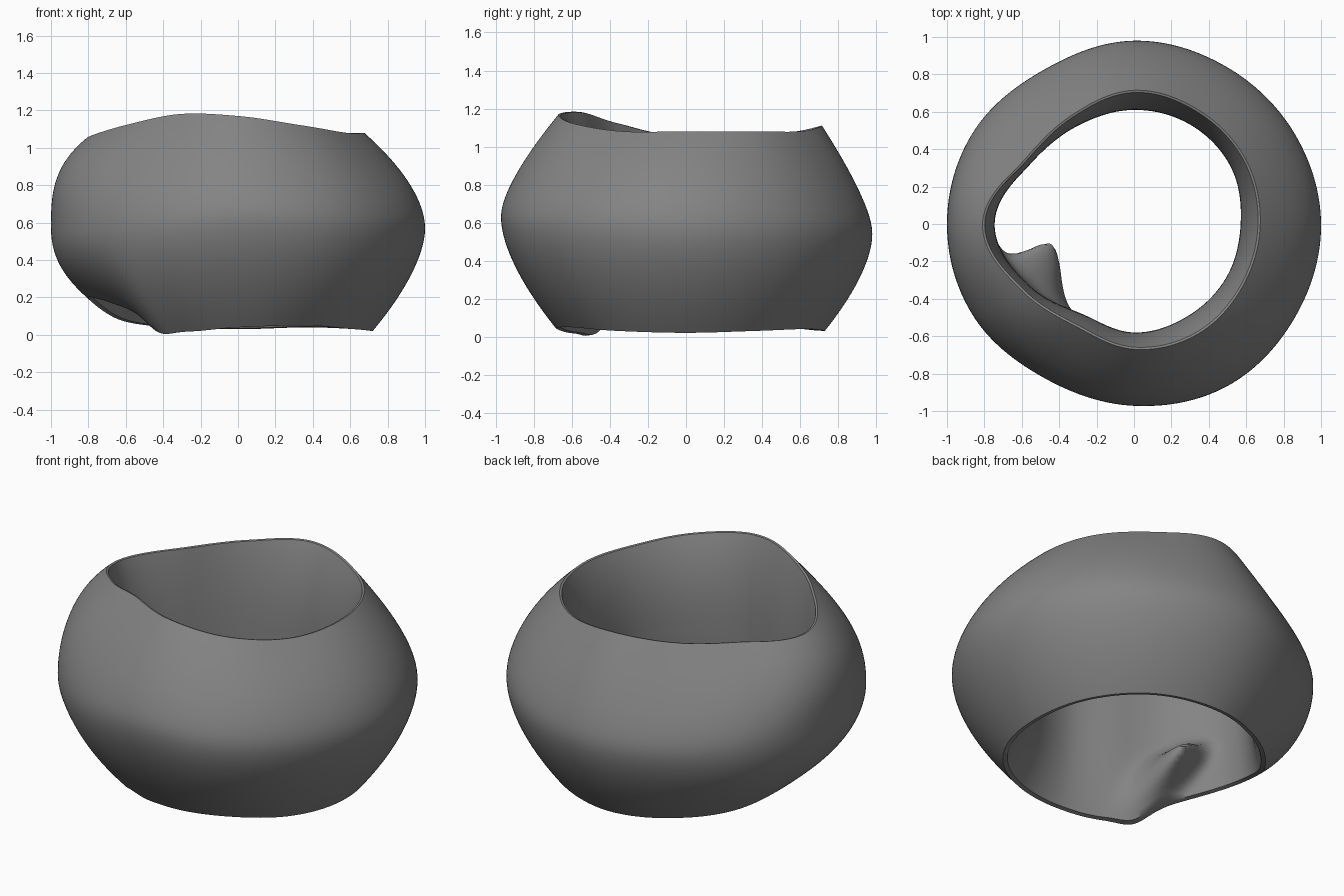
import bpy, bmesh, math

if "Cube" in bpy.data.objects:
    bpy.data.objects.remove(bpy.data.objects["Cube"])

SEG, HALF = 240, 18

# Control values around the ring, every 30 degrees starting at +x
outer_r = [1.0, .985, .975, .98, .955, .99, 1.0, .99, .953, .972, 1.0, .995]
inner_r = [.57, .60, .61, .61, .605, .64, .745, .65, .555, .58, .57, .57]
top_r = [.675, .69, .70, .715, .67, .68, .81, .70, .63, .67, .68, .67]
top_z = [1.08, 1.08, 1.08, 1.11, 1.08, 1.06, 1.05, 1.12, 1.18, 1.17, 1.12, 1.08]
low_r = [.72, .73, .73, .73, .71, .73, .80, .70, .65, .68, .71, .72]
low_z = [.02, .03, .04, .03, .04, .08, .20, .145, .025, .04, .05, .03]
mid_z = [.57, .56, .55, .54, .53, .55, .58, .56, .58, .63, .60, .58]
top_n = [1.75, 1.6, 1.4, 1.3, 1.35, 1.9, 3.1, 2.3, 1.6, 1.4, 1.5, 1.65]
low_n = [1.6, 1.6, 1.6, 1.6, 1.7, 2.0, 2.4, 2.0, 1.7, 1.6, 1.6, 1.6]
SOFT = .15          # rounds the widest line of the outer wall


def around(vals, deg):
    """Smooth periodic interpolation of the control values."""
    f = deg / 30
    i = math.floor(f)
    t = f - i
    a, b, c, d = (vals[(i + k) % 12] for k in (-1, 0, 1, 2))
    return b + .5 * t * (c - a + t * (2*a - 5*b + 4*c - d + t * (3*(b - c) + d - a)))


def fall(a, n):
    """0 at the widest line, 1 at the rim, with a smooth start."""
    lo, hi = SOFT ** n, (1 + SOFT * SOFT) ** (n / 2)
    return ((a * a + SOFT * SOFT) ** (n / 2) - lo) / (hi - lo)


def fold(deg, z):
    """Pointed flap that climbs inward from the lower rim."""
    centre = 230 - 65 * min(z, .45)
    width = 7 if deg < centre else 12
    tall = .19 if z < .33 else .10
    return .25 * math.exp(-((deg - centre) / width) ** 2 - ((z - .33) / tall) ** 2)


def section(deg):
    """Closed cross-section of the band at one angle, as 3D points."""
    ro, ri, rt, zt, rb, zb, mid, nt, nb = (around(v, deg) for v in (
        outer_r, inner_r, top_r, top_z, low_r, low_z, mid_z, top_n, low_n))
    zb -= .045 * math.exp(-((deg - 230) / 9) ** 2)
    c, s = math.cos(math.radians(deg)), math.sin(math.radians(deg))
    pts = []
    # outer wall, top rim to bottom rim
    for k in range(2 * HALF + 1):
        t = 1 - k / HALF
        rim, zr, n = (rt, zt, nt) if t > 0 else (rb, zb, nb)
        a = abs(t)
        r = ro + (rim - ro) * fall(a, n)
        pts.append((r * c, r * s, mid + (zr - mid) * a))
    # inner wall with a narrow lip, bottom rim to top rim
    for k in range(2 * HALF + 1):
        t = k / HALF - 1
        rim, zr = (rb - .025, zb + .005) if t < 0 else (rt - .012, zt - .003)
        a = abs(t)
        z = mid + (zr - mid) * a
        r = ri + (rim - ri) * a ** 2.5
        f = fold(deg, z)
        pts.append((r * c + .57 * f, r * s + .82 * f, z))
    return pts


# Ring band
bm = bmesh.new()
rings = [[bm.verts.new(p) for p in section(360 * i / SEG)] for i in range(SEG)]
for i in range(SEG):
    a, b = rings[i], rings[(i + 1) % SEG]
    n = len(a)
    for k in range(n):
        m = (k + 1) % n
        bm.faces.new((a[k], a[m], b[m], b[k]))
bmesh.ops.recalc_face_normals(bm, faces=bm.faces)
mesh = bpy.data.meshes.new("ring_band")
bm.to_mesh(mesh)
bm.free()
band = bpy.data.objects.new("ring_band", mesh)
bpy.context.collection.objects.link(band)

# Dark grey finish
mat = bpy.data.materials.new("dark_grey")
mat.diffuse_color = (.23, .23, .23, 1)
mat.use_nodes = True
mat.node_tree.nodes["Principled BSDF"].inputs["Base Color"].default_value = mat.diffuse_color
mesh.materials.append(mat)

bpy.context.view_layer.objects.active = band
band.select_set(True)
bpy.ops.object.shade_smooth_by_angle(angle=math.radians(50))
